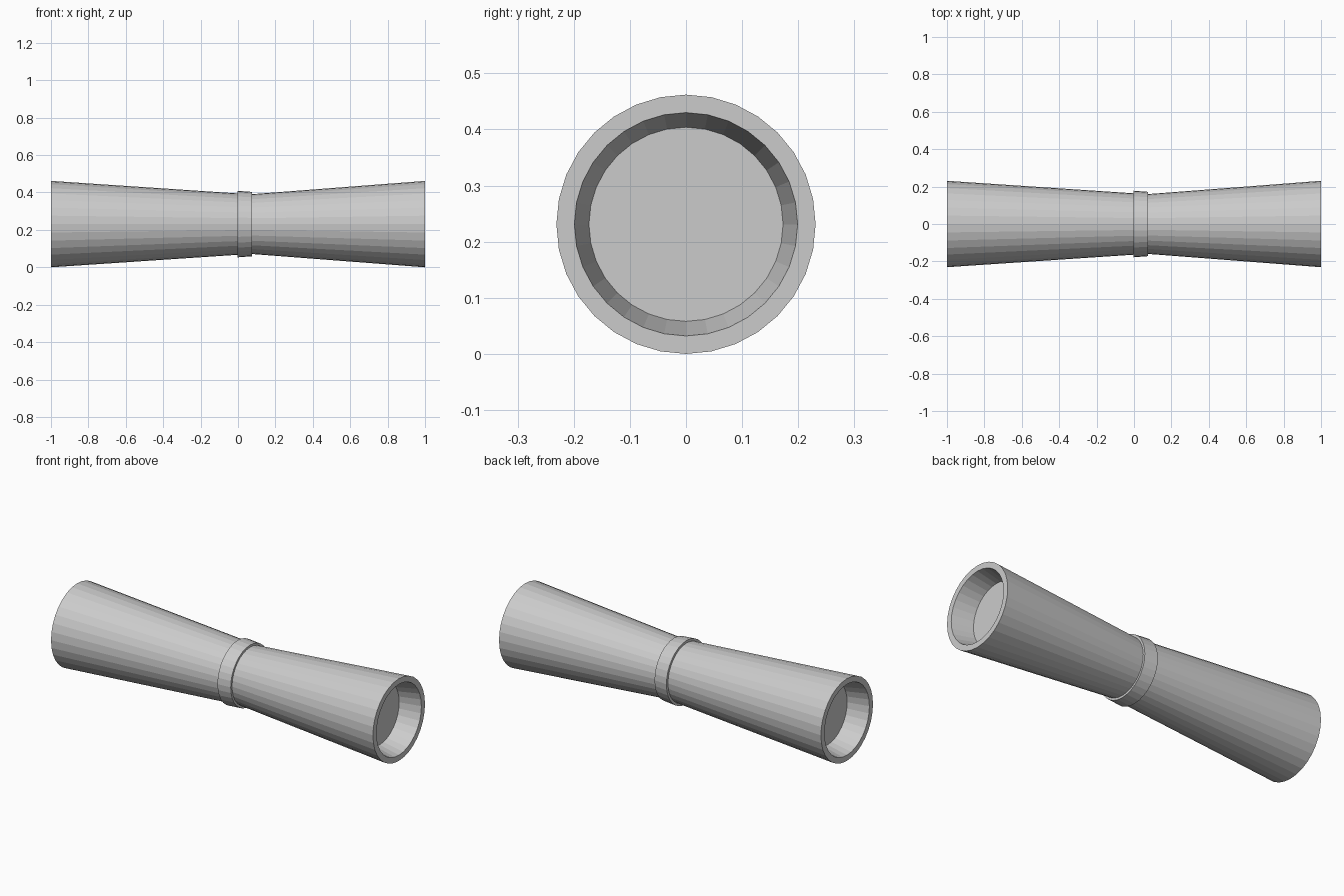
import bpy, bmesh, math

if "Cube" in bpy.data.objects:
    bpy.data.objects.remove(bpy.data.objects["Cube"])

SIDES = 32
AXIS_Z = 0.231


def lathe(name, profile):
    """Spin a list of (x, radius) points around the horizontal axis."""
    bm = bmesh.new()
    rings = []
    for x, r in profile:
        rings.append([bm.verts.new((x,
                                    r * math.sin(2 * math.pi * i / SIDES),
                                    AXIS_Z + r * math.cos(2 * math.pi * i / SIDES)))
                      for i in range(SIDES)])
    for a, b in zip(rings, rings[1:]):
        for i in range(SIDES):
            j = (i + 1) % SIDES
            bm.faces.new((a[i], a[j], b[j], b[i]))
    bm.faces.new(rings[0])
    bm.faces.new(rings[-1])
    bmesh.ops.recalc_face_normals(bm, faces=bm.faces)
    mesh = bpy.data.meshes.new(name)
    bm.to_mesh(mesh)
    bm.free()
    obj = bpy.data.objects.new(name, mesh)
    bpy.context.collection.objects.link(obj)
    return obj


# Two flared cups with a shallow tapered recess in each end
for name, side, neck_x, neck_r in (("left_cup", -1, 0.0, 0.164),
                                   ("right_cup", 1, 0.075, 0.160)):
    lathe(name, [(neck_x, neck_r), (side, 0.231), (side, 0.199), (side * 0.88, 0.173)])

# Collar joining the cups, slightly tapered
lathe("collar", [(-0.003, 0.178), (0.075, 0.172)])
